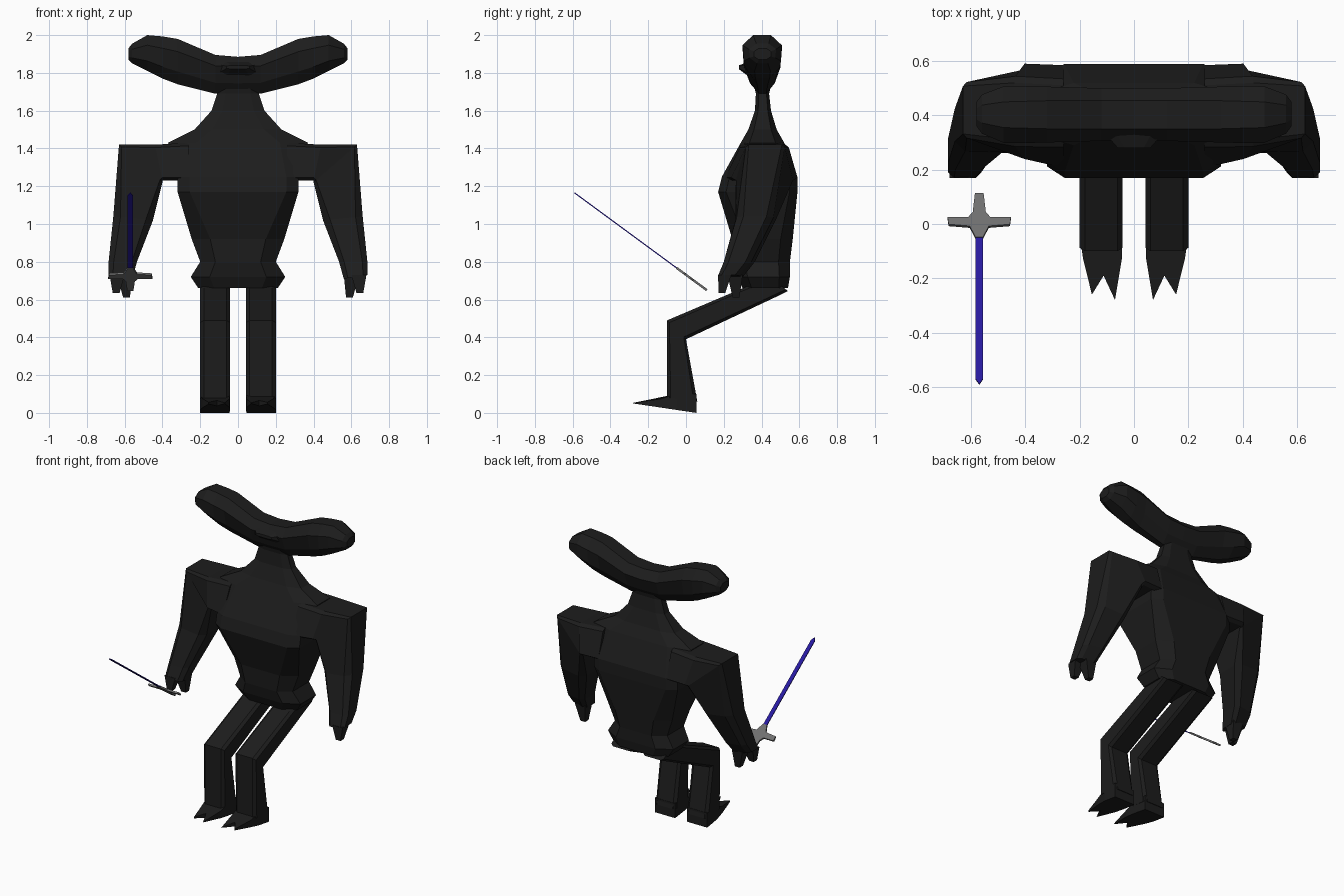
import bpy, bmesh
from mathutils import Vector


def material(name, rgb):
    m = bpy.data.materials.new(name)
    m.diffuse_color = (*rgb, 1)
    return m


BLACK = material("black", (0.012, 0.012, 0.012))
BLUE = material("blue", (0.02, 0.01, 0.35))
STEEL = material("steel", (0.16, 0.16, 0.16))


def ring(corners, c=0.2):
    """Quad with its corners cut off: eight points."""
    p = [Vector(v) for v in corners]
    out = []
    for i in range(4):
        out += [p[i].lerp(p[i - 1], c), p[i].lerp(p[(i + 1) % 4], c)]
    return out


def loft(name, rings, mat=BLACK, mirror=False):
    """Skin a row of equal-sized rings and cap both ends."""
    bm = bmesh.new()
    vs = [[bm.verts.new(p) for p in r] for r in rings]
    n = len(vs[0])
    for a, b in zip(vs, vs[1:]):
        for i in range(n):
            j = (i + 1) % n
            bm.faces.new((a[i], a[j], b[j], b[i]))
    bm.faces.new(vs[0])
    bm.faces.new(vs[-1])
    bmesh.ops.recalc_face_normals(bm, faces=bm.faces)
    me = bpy.data.meshes.new(name)
    bm.to_mesh(me)
    bm.free()
    me.materials.append(mat)
    ob = bpy.data.objects.new(name, me)
    bpy.context.collection.objects.link(ob)
    if mirror:
        ob.modifiers.new("mirror", 'MIRROR').use_mirror_merge = False
    return ob


def level(z, w, y0, y1, c=0.2):
    """Horizontal ring, symmetric in x."""
    return ring([(-w, y0, z), (w, y0, z), (w, y1, z), (-w, y1, z)], c)


# Torso and neck: (z, half width, front y, back y)
loft("torso", [level(*r) for r in [
    (0.66, 0.21, 0.30, 0.54), (0.72, 0.25, 0.27, 0.55), (0.80, 0.20, 0.25, 0.55),
    (0.92, 0.245, 0.245, 0.565), (1.17, 0.32, 0.17, 0.59, 0.1), (1.25, 0.32, 0.19, 0.59, 0.1),
    (1.43, 0.37, 0.29, 0.52), (1.50, 0.23, 0.33, 0.48), (1.60, 0.14, 0.365, 0.45),
    (1.69, 0.11, 0.37, 0.44), (1.78, 0.11, 0.35, 0.46)]])

# Wide head: (x, bottom z, top z, bottom front/back y, top front/back y)
half = [(0.12, 1.69, 1.895, 0.36, 0.45, 0.285, 0.52),
        (0.32, 1.74, 1.98, 0.34, 0.47, 0.285, 0.52),
        (0.40, 1.77, 1.993, 0.32, 0.49, 0.29, 0.515),
        (0.48, 1.81, 2.0, 0.31, 0.50, 0.295, 0.51),
        (0.56, 1.85, 1.955, 0.34, 0.47, 0.33, 0.48),
        (0.58, 1.87, 1.93, 0.36, 0.45, 0.36, 0.45)]
profile = [(-r[0], *r[1:]) for r in reversed(half)]
profile += [(0, 1.69, 1.885, 0.36, 0.45, 0.285, 0.52)] + half
loft("head", [ring([(x, a, zb), (x, c, zt), (x, d, zt), (x, b, zb)], 0.28)
              for x, zb, zt, a, b, c, d in profile])

# Snout
loft("snout", [ring([(-w, y, z0), (w, y, z0), (w, y, z1), (-w, y, z1)])
               for y, w, z0, z1 in [(0.36, 0.13, 1.76, 1.87), (0.28, 0.06, 1.82, 1.84)]])


def limb(inner, outer, c=0.18):
    """Arm ring: each side is (x, z, front y, back y)."""
    (xi, zi, a, b), (xo, zo, d, e) = inner, outer
    return ring([(xi, a, zi), (xo, d, zo), (xo, e, zo), (xi, b, zi)], c)


# Arms
loft("arm", [limb(*r) for r in [
    ((0.26, 1.23, 0.20, 0.59), (0.26, 1.43, 0.29, 0.53), 0.08),
    ((0.40, 1.23, 0.235, 0.595), (0.44, 1.42, 0.29, 0.54), 0.08),
    ((0.40, 1.22, 0.26, 0.57), (0.63, 1.42, 0.32, 0.52), 0.06),
    ((0.45, 1.02, 0.26, 0.48), (0.66, 1.04, 0.27, 0.46)),
    ((0.535, 0.80, 0.20, 0.37), (0.685, 0.80, 0.20, 0.34)),
    ((0.56, 0.71, 0.17, 0.30), (0.685, 0.73, 0.17, 0.28))]], mirror=True)

# Claws: base x range, base y range, tip
for name, x0, x1, y0, y1, tip in [
        ("outer_claw", 0.60, 0.68, 0.17, 0.24, (0.645, 0.19, 0.635)),
        ("inner_claw", 0.56, 0.64, 0.22, 0.30, (0.59, 0.265, 0.61))]:
    tx, ty, tz = tip
    loft(name, [[(x0, y0, 0.73), (x1, y0, 0.73), (x1, y1, 0.73), (x0, y1, 0.73)],
                [(tx + sx * 0.018, ty + sy * 0.018, tz)
                 for sx, sy in [(-1, -1), (1, -1), (1, 1), (-1, 1)]]], mirror=True)

# Legs: upper/front point and lower/back point in (y, z)
loft("leg", [ring([(0.042, *f), (0.20, *f), (0.20, *b), (0.042, *b)], 0.12)
             for f, b in [((0.44, 0.72), (0.54, 0.645)), ((0.30, 0.66), (0.50, 0.625)),
                          ((-0.10, 0.49), (0.0, 0.39)), ((-0.10, 0.08), (0.06, 0.06))]],
     mirror=True)

# Two-toed feet
outline = [(0.045, 0.055), (0.20, 0.055), (0.20, -0.05), (0.187, -0.13), (0.155, -0.26),
           (0.112, -0.19), (0.07, -0.28), (0.045, -0.13), (0.042, -0.05)]


def sole(y):
    return max(0.0, 0.05 * (0.055 - y) / 0.335)


def instep(y):
    return 0.10 if y > -0.1 else 0.075 - 0.022 * (-0.13 - y) / 0.15


loft("foot", [[(x, y, sole(y)) for x, y in outline],
              [(x, y, instep(y)) for x, y in outline]], mirror=True)

# Sword: flat outlines of (distance along, half width), mirrored across its axis
AXIS = Vector((0, -0.805, 0.592)).normalized()
NORMAL = AXIS.cross(Vector((1, 0, 0)))
POMMEL = Vector((-0.57, 0.11, 0.65))


def plate(name, edge, thick, mat):
    pts = edge + [(u, -w) for u, w in reversed(edge) if w > 0]
    base = [POMMEL + AXIS * u + Vector((w, 0, 0)) for u, w in pts]
    loft(name, [[p + NORMAL * t for p in base] for t in (-thick, thick)], mat)


plate("sword_hilt", [(0, 0.016), (0.085, 0.024), (0.108, 0.04), (0.108, 0.117),
                     (0.142, 0.113), (0.15, 0.035), (0.2, 0.014)], 0.006, STEEL)
plate("sword_blade", [(0.19, 0.014), (0.845, 0.014), (0.87, 0)], 0.003, BLUE)
